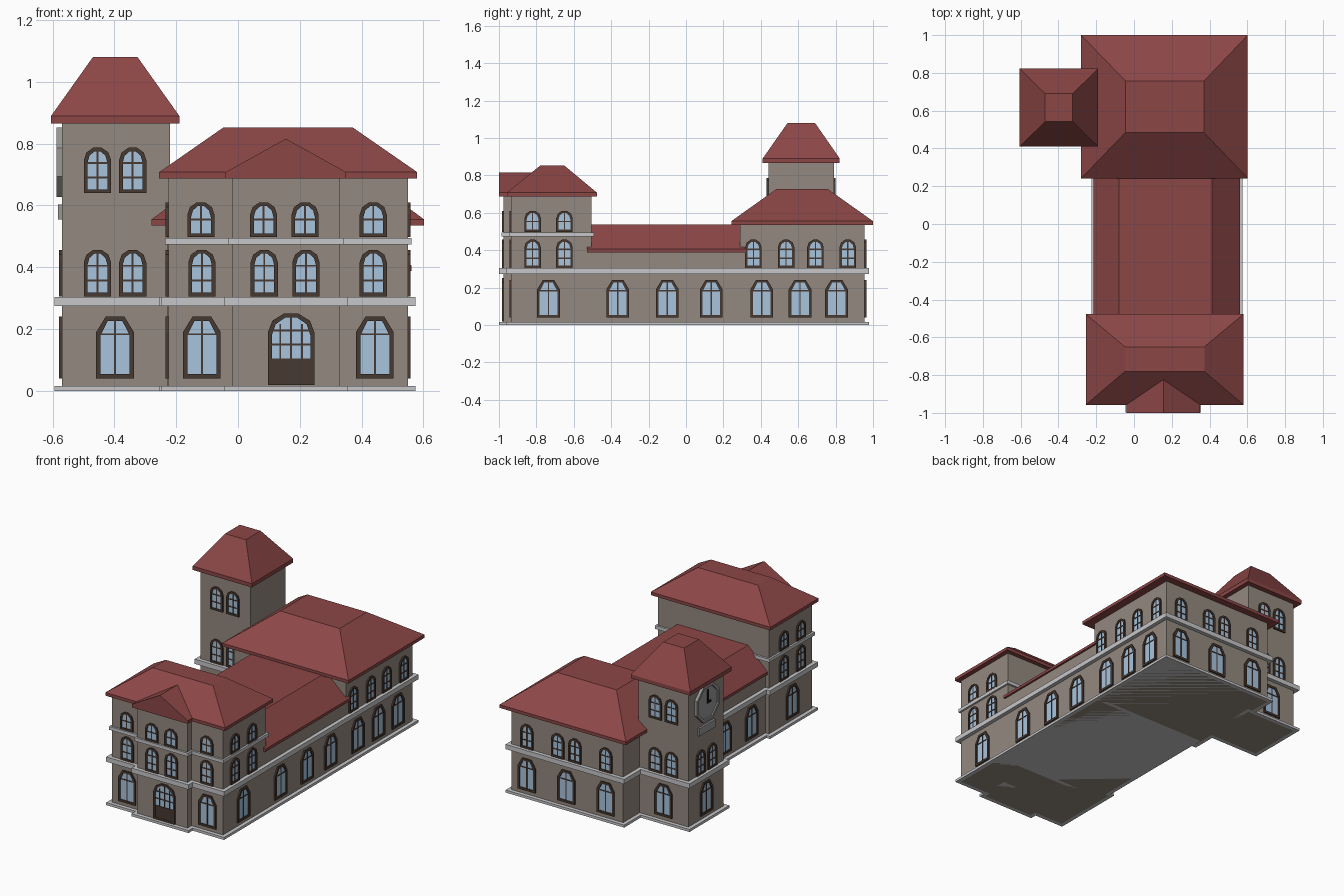
import bpy, bmesh, math
from mathutils import Vector

if "Cube" in bpy.data.objects:
    bpy.data.objects.remove(bpy.data.objects["Cube"])


def mat(name, rgb):
    m = bpy.data.materials.new(name)
    lin = [c / 12.92 if c <= 0.04045 else ((c + 0.055) / 1.055) ** 2.4 for c in rgb]
    m.diffuse_color = (*lin, 1)
    m.use_nodes = True
    m.node_tree.nodes["Principled BSDF"].inputs["Base Color"].default_value = m.diffuse_color
    return m


WALL = mat("warm_grey_wall", (0.58, 0.54, 0.50))
ROOF = mat("red_tile", (0.55, 0.275, 0.275))
STONE = mat("pale_stone", (0.78, 0.78, 0.79))
FRAME = mat("dark_brown", (0.28, 0.22, 0.19))
GLASS = mat("pale_blue_glass", (0.66, 0.77, 0.87))
DIAL = mat("dial_grey", (0.60, 0.60, 0.60))
BLACK = mat("near_black", (0.08, 0.08, 0.08))


def finish(name, bm, *mats):
    me = bpy.data.meshes.new(name)
    bm.to_mesh(me)
    bm.free()
    for m in mats:
        me.materials.append(m)
    ob = bpy.data.objects.new(name, me)
    bpy.context.collection.objects.link(ob)
    return ob


def loft(bm, rings, mi=0):
    """Closed solid through equal-length rings of points (counter-clockwise, going outward)."""
    vs = [[bm.verts.new(p) for p in r] for r in rings]
    n = len(vs[0])
    faces = [bm.faces.new(vs[0][::-1]), bm.faces.new(vs[-1])]
    for a, b in zip(vs, vs[1:]):
        faces += [bm.faces.new((a[i], a[(i + 1) % n], b[(i + 1) % n], b[i])) for i in range(n)]
    for f in faces:
        f.material_index = mi


def rect(x0, x1, y0, y1, z):
    return [(x0, y0, z), (x1, y0, z), (x1, y1, z), (x0, y1, z)]


def boxes(name, footprints, z0, z1, m, grow=0.0):
    bm = bmesh.new()
    for x0, x1, y0, y1 in footprints:
        r = (x0 - grow, x1 + grow, y0 - grow, y1 + grow)
        loft(bm, [rect(*r, z0), rect(*r, z1)])
    return finish(name, bm, m)


def hip_roof(name, eave, flat, z0, z1, z2):
    bm = bmesh.new()
    loft(bm, [rect(*eave, z0), rect(*eave, z1), rect(*flat, z2)])
    return finish(name, bm, ROOF)


# Wall footprints: x0, x1, y0, y1
FRONT = (-0.225, 0.55, -0.935, -0.505)
PORCH = (-0.02, 0.33, -0.975, -0.80)
MIDDLE = (-0.20, 0.55, -0.55, 0.32)
BACK = (-0.23, 0.55, 0.29, 0.955)
TOWER = (-0.57, -0.22, 0.44, 0.79)
ALL = [FRONT, PORCH, MIDDLE, BACK, TOWER]

boxes("front_block_walls", [FRONT], 0, 0.70, WALL)
boxes("entrance_bay_walls", [PORCH], 0, 0.70, WALL)
boxes("middle_wing_walls", [MIDDLE], 0, 0.40, WALL)
boxes("back_block_walls", [BACK], 0, 0.545, WALL)
boxes("tower_walls", [TOWER], 0, 0.88, WALL)

# Stone plinth and string courses
boxes("plinth", ALL, 0, 0.016, STONE, 0.024)
boxes("main_string_course", ALL, 0.274, 0.304, STONE, 0.024)
boxes("upper_string_course", [FRONT, PORCH], 0.474, 0.495, STONE, 0.012)

# Roofs
hip_roof("front_roof", (-0.255, 0.58, -0.957, -0.477), (-0.048, 0.372, -0.78, -0.65), 0.688, 0.708, 0.852)
hip_roof("middle_roof", (-0.215, 0.562, -0.53, 0.32), (-0.08, 0.414, -0.53, 0.32), 0.388, 0.405, 0.538)
hip_roof("back_roof", (-0.28, 0.602, 0.242, 1.0), (-0.045, 0.37, 0.485, 0.757), 0.535, 0.555, 0.728)
hip_roof("tower_roof", (-0.605, -0.19, 0.41, 0.822), (-0.47, -0.325, 0.543, 0.69), 0.866, 0.89, 1.08)

# Gable over the entrance bay
prof = [(-0.04, 0.688), (0.35, 0.688), (0.35, 0.708), (0.155, 0.816), (-0.04, 0.708)]
bm = bmesh.new()
loft(bm, [[(x, y, z) for x, z in prof] for y in (-0.80, -1.0)])
finish("entrance_gable", bm, ROOF)


# Windows and doors: local (u, z) on a wall with outward normal n
class Wall:
    def __init__(self, n, d):
        self.n, self.u = Vector((*n, 0)), Vector((-n[1], n[0], 0))
        self.d = d

    def pt(self, u, z, out):
        # coordinate along the wall is a world x or y value
        base = Vector((u, 0, 0)) if self.n.x == 0 else Vector((0, u, 0))
        return base + self.n * (self.d + out) + Vector((0, 0, z))

    def ring(self, c, pts, out):
        s = self.u.x + self.u.y
        return [self.pt(c + s * u, z, out) for u, z in pts]


def arch(w, z0, z1, rise, n):
    top = max(math.sin(math.pi * i / n) for i in range(n + 1))
    pts = [(-w / 2, z0), (w / 2, z0)]
    for i in range(n + 1):
        a = math.pi * i / n
        pts.append((w / 2 * math.cos(a), z1 - rise + rise * math.sin(a) / top))
    return pts


def bar(bm, wall, c, u0, u1, z0, z1, out=0.006):
    q = [(u0, z0), (u1, z0), (u1, z1), (u0, z1)]
    loft(bm, [wall.ring(c, q, 0), wall.ring(c, q, out)], 0)


def opening(bm, wall, c, w, z0, z1, rise, n, t, cols, rows, panel=None):
    outer = arch(w, z0, z1, rise, n)
    inner = arch(w - 2 * t, z0 + t, z1 - t, rise - t * 0.3, n)
    rings = [wall.ring(c, p, o) for p, o in ((outer, 0), (outer, 0.009), (inner, 0.009), (inner, 0.003))]
    vs = [[bm.verts.new(p) for p in r] for r in rings]
    k = len(outer)
    for a, b in zip(vs, vs[1:]):
        for i in range(k):
            bm.faces.new((a[i], a[(i + 1) % k], b[(i + 1) % k], b[i]))
    bm.faces.new(vs[-1]).material_index = 1
    h = w / 2 - t
    for u in cols:
        top = z1 - t if abs(u) < w * 0.2 else z1 - t - rise * 0.35
        bar(bm, wall, c, u - 0.003, u + 0.003, z0 + t, top)
    for z in rows:
        bar(bm, wall, c, -h, h, z - 0.003, z + 0.003)
    if panel:
        bar(bm, wall, c, -h, h, z0 + t, panel, 0.007)


def tall(bm, wall, cs):
    for c in cs:
        opening(bm, wall, c, 0.122, 0.04, 0.24, 0.05, 3, 0.014, [0], [0.183])


def small(bm, wall, cs, z0=0.306, z1=0.456):
    h = z1 - z0
    rows = [z0 + h * 0.34, z0 + h * 0.66] if h > 0.12 else [z0 + h * 0.5]
    for c in cs:
        opening(bm, wall, c, 0.088, z0, z1, 0.04, 5, 0.012, [0], rows)


F, B, L, R = (0, -1), (0, 1), (-1, 0), (1, 0)
TH = (0.498, 0.61)   # third-floor heights
UP = (0.64, 0.787)   # tower upper heights
PAIR = (-0.455, -0.341)

# Front block and entrance bay
bm = bmesh.new()
front, bay = Wall(F, 0.935), Wall(F, 0.975)
tall(bm, front, (-0.117, 0.443))
small(bm, front, (-0.117, 0.438))
small(bm, front, (-0.12, 0.438), *TH)
small(bm, bay, (0.085, 0.22))
small(bm, bay, (0.083, 0.217), *TH)
for wall in (Wall(R, 0.55), Wall(L, 0.225)):
    tall(bm, wall, (-0.735,))
    small(bm, wall, (-0.82, -0.65))
    small(bm, wall, (-0.82, -0.65), *TH)
finish("front_block_windows", bm, FRAME, GLASS)

bm = bmesh.new()
opening(bm, bay, 0.172, 0.15, 0.018, 0.25, 0.06, 5, 0.013,
        [-0.035, 0, 0.035], [0.15, 0.195], 0.105)
finish("entrance_door", bm, FRAME, GLASS)

# Middle wing
bm = bmesh.new()
for wall in (Wall(R, 0.55), Wall(L, 0.20)):
    tall(bm, wall, (-0.365, -0.10, 0.135))
finish("middle_wing_windows", bm, FRAME, GLASS)

# Back block
bm = bmesh.new()
tall(bm, Wall(R, 0.55), (0.405, 0.61, 0.805))
small(bm, Wall(R, 0.55), (0.36, 0.535, 0.692, 0.865))
tall(bm, Wall(B, 0.955), (0.44, 0.165, -0.11))
small(bm, Wall(B, 0.955), (0.44, 0.225, 0.105, -0.11))
finish("back_block_windows", bm, FRAME, GLASS)

# Tower
bm = bmesh.new()
for wall in (Wall(F, -0.44), Wall(B, 0.79)):
    tall(bm, wall, (-0.398,))
    small(bm, wall, PAIR)
    small(bm, wall, PAIR, *UP)
tall(bm, Wall(L, 0.57), (0.615,))
small(bm, Wall(L, 0.57), (0.558, 0.672))
finish("tower_windows", bm, FRAME, GLASS)

# Tower clock: octagonal dial with raised rim, hands and a plaque below
side = Wall(L, 0.57)


def octagon(r):
    return [(r * math.cos(math.radians(22.5 + 45 * i)), 0.74 + r * math.sin(math.radians(22.5 + 45 * i)))
            for i in range(8)]


bm = bmesh.new()
loft(bm, [side.ring(0.615, octagon(r), o) for r, o in ((0.122, 0), (0.122, 0.018), (0.104, 0.018), (0.104, 0.010))])
finish("clock_dial", bm, DIAL)

bm = bmesh.new()
bar(bm, side, 0.615, -0.006, 0.006, 0.735, 0.82, 0.016)
bar(bm, side, 0.615, -0.006, 0.03, 0.734, 0.746, 0.016)
finish("clock_hands", bm, BLACK)

bm = bmesh.new()
bar(bm, side, 0.615, -0.08, 0.08, 0.555, 0.603, 0.012)
finish("tower_plaque", bm, DIAL)
